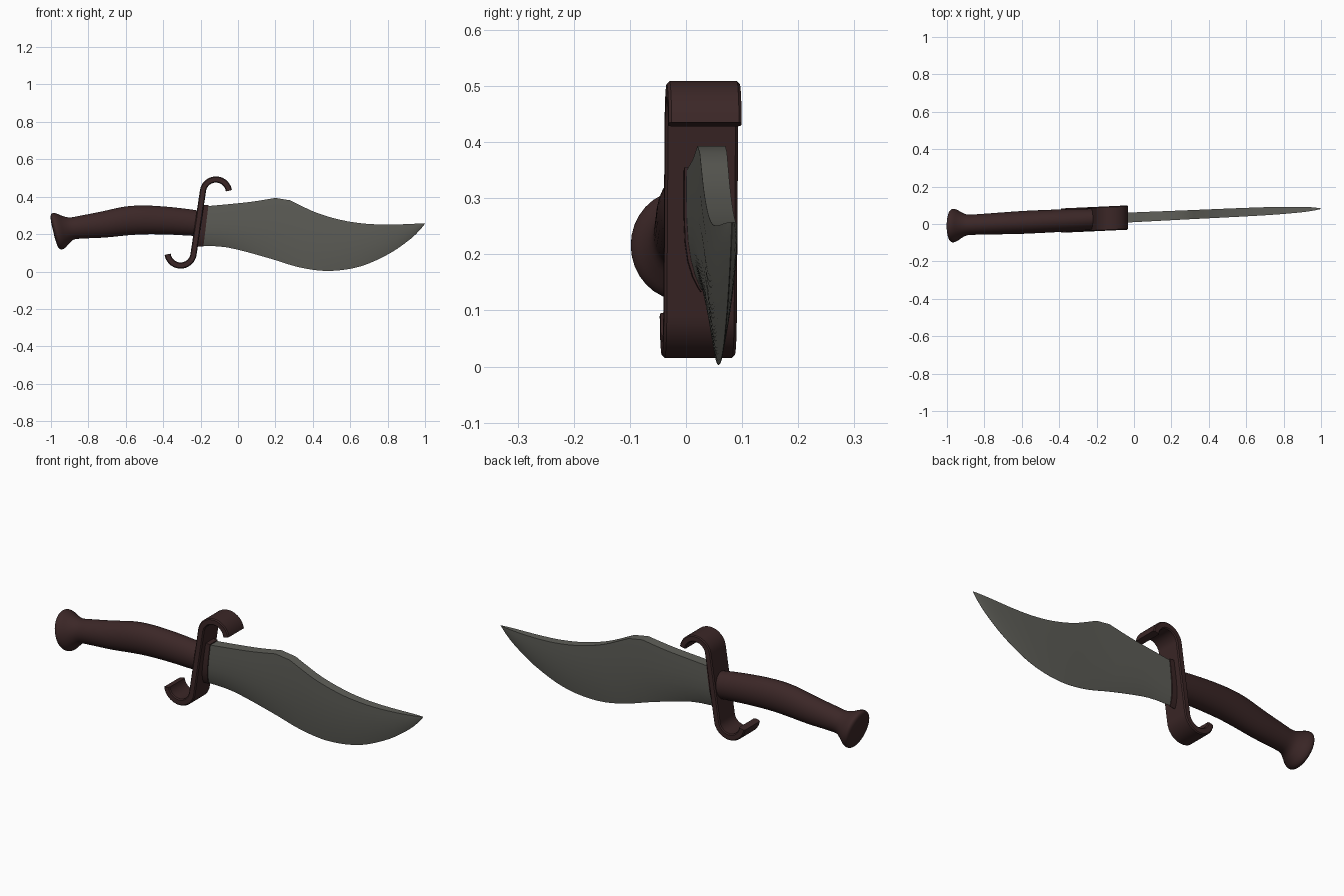
import bpy, bmesh, math

if "Cube" in bpy.data.objects:
    bpy.data.objects.remove(bpy.data.objects["Cube"])


def material(name, rgb):
    m = bpy.data.materials.new(name)
    m.diffuse_color = (*rgb, 1)
    m.use_nodes = True
    m.node_tree.nodes["Principled BSDF"].inputs["Base Color"].default_value = m.diffuse_color
    return m


STEEL = material("grey_steel", (0.115, 0.115, 0.1))
WOOD = material("dark_brown", (0.044, 0.02, 0.02))


def loft(name, rings, mat, angle=35):
    """Skin closed rings of equal size, cap both ends; the whole knife is yawed slightly."""
    bm = bmesh.new()
    loops = [[bm.verts.new((x, y + 0.036 + 0.046 * x, z)) for x, y, z in r] for r in rings]
    n = len(loops[0])
    for a, b in zip(loops, loops[1:]):
        for i in range(n):
            j = (i + 1) % n
            bm.faces.new((a[i], a[j], b[j], b[i]))
    bm.faces.new(loops[0])
    bm.faces.new(loops[-1][::-1])
    bmesh.ops.recalc_face_normals(bm, faces=bm.faces)
    me = bpy.data.meshes.new(name)
    bm.to_mesh(me)
    bm.free()
    me.materials.append(mat)
    ob = bpy.data.objects.new(name, me)
    bpy.context.collection.objects.link(ob)
    for p in me.polygons:
        p.use_smooth = True
    me.set_sharp_from_angle(angle=math.radians(angle))
    return ob


def curve(pts, x):
    """Smooth cubic through (x, value) points."""
    n = len(pts)
    k = 0
    while k < n - 2 and x > pts[k + 1][0]:
        k += 1

    def slope(i):
        a, b = pts[max(i - 1, 0)], pts[min(i + 1, n - 1)]
        return (b[1] - a[1]) / (b[0] - a[0])
    (x0, v0), (x1, v1) = pts[k], pts[k + 1]
    h = x1 - x0
    t = (x - x0) / h
    return ((2*t**3 - 3*t*t + 1) * v0 + (t**3 - 2*t*t + t) * h * slope(k)
            + (3*t*t - 2*t**3) * v1 + (t**3 - t*t) * h * slope(k + 1))


def wedge(xt, zt, xb, zb, w, p):
    """Flat-backed section tapering to an edge."""
    side = [(t, w * (1 - t ** p) + 0.0006) for t in (0, .2, .4, .6, .75, .88, .96, 1)]
    pts = [(t, -h) for t, h in side] + [(t, h) for t, h in reversed(side)]
    return [(xt + (xb - xt) * t, h, zt + (zb - zt) * t) for t, h in pts]


# Blade: clipped spine, curved belly
BACK = [(-.16, .35), (-.05, .36), (.08, .374), (.24, .40)]
CLIP = [(.24, .40), (.32, .36), (.42, .314), (.54, .278), (.64, .26), (.74, .252), (.86, .252), (1, .258)]
BELLY = [(-.19, .138), (-.08, .132), (.01, .114), (.17, .07), (.33, .022), (.48, .003),
         (.65, .026), (.81, .096), (.92, .172), (.97, .219), (1, .256)]
WIDTH = [(-.2, .027), (.24, .024), (.7, .021), (.88, .015), (.96, .008), (1, .001)]
xs = [-.16 + .04 * i for i in range(10)] + [.24 + .038 * i for i in range(1, 19)] + [.95, .975, .99, 1]
rings = []
for x in xs:
    xb = x - 0.027 * max(0, (.24 - x) / .4)
    top = curve(BACK if x <= .24 else CLIP, x)
    p = 4 - 1.8 * min(1, (x + .16) / .5)
    rings.append(wedge(x, top, xb, curve(BELLY, xb), curve(WIDTH, x), p))
loft("blade", rings, STEEL, 30)

# Collar gripping the blade root
loft("blade_collar", [wedge(-.205 + d, .355, -.232 + d, .133, .031, 5) for d in (0, .047)], WOOD)

# S-shaped guard: upper hook, straight bar, lower hook
CENTRE = (-.2125, .262)
hook = [(-.118 + .07 * math.cos(a) - CENTRE[0], .422 + .07 * math.sin(a) - CENTRE[1])
        for a in (math.radians(8 + 164 * i / 18) for i in range(19))]
path = hook + [(-x, -z) for x, z in reversed(hook)]
T, W, C = .0165, .065, .005
section = [(T, -W + C), (T, W - C), (T - C, W), (C - T, W), (-T, W - C), (-T, C - W), (C - T, -W), (T - C, -W)]
rings = []
for i, (x, z) in enumerate(path):
    a, b = path[max(i - 1, 0)], path[min(i + 1, len(path) - 1)]
    dx, dz = b[0] - a[0], b[1] - a[1]
    l = math.hypot(dx, dz)
    rings.append([(CENTRE[0] + x - dz / l * s, y, CENTRE[1] + z + dx / l * s) for s, y in section])
loft("guard", rings, WOOD, 40)

# Swelling grip and flared pommel: centre x, centre z, half height, half width, tilt in degrees
GRIP = [(-.215, .257, .068, .056, -8), (-.28, .264, .071, .058, -6), (-.38, .272, .074, .06, -3),
        (-.5, .276, .077, .061, 2), (-.6, .27, .077, .061, 8), (-.72, .251, .07, .058, 9),
        (-.83, .238, .062, .055, 8), (-.888, .23, .06, .055, 10), (-.922, .222, .077, .068, 13),
        (-.948, .218, .095, .084, 14), (-.967, .215, .1, .09, 14), (-.979, .212, .091, .082, 14),
        (-.985, .21, .065, .058, 14), (-.987, .2095, .03, .027, 14)]
rings = []
for s in range((len(GRIP) - 1) * 3 + 1):
    x, z, h, w, tilt = (curve([(i, g[k]) for i, g in enumerate(GRIP)], s / 3) for k in range(5))
    c, sn = math.cos(math.radians(tilt)), math.sin(math.radians(tilt))
    ring = []
    for i in range(32):
        a = math.tau * i / 32
        u = h * math.sin(a)
        ring.append((x - sn * u, w * math.cos(a), z + c * u))
    rings.append(ring)
loft("grip_and_pommel", rings, WOOD, 50)
